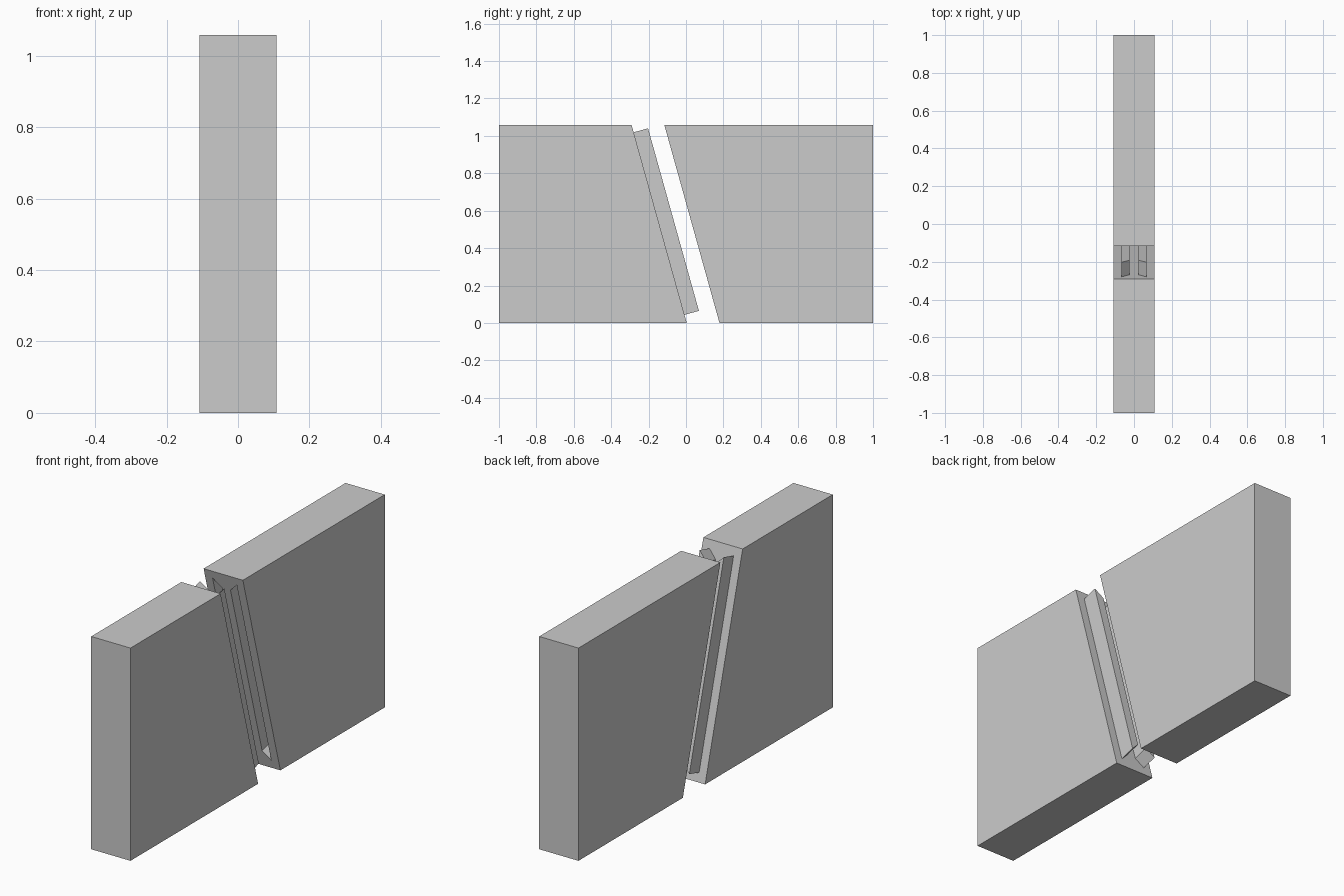
import bpy, bmesh
from math import sin, cos, atan
from mathutils import Vector

if "Cube" in bpy.data.objects:
    bpy.data.objects.remove(bpy.data.objects["Cube"])

HALF_W, H = 0.108, 1.059       # board half thickness and height
SLOPE = 0.295 / H              # lean of the slanted joint
A = atan(SLOPE)
LEFT_Y, RIGHT_Y = 0.004, 0.179  # where each joint edge meets the ground
INNER, OUTER = 0.024, 0.0665   # sides of the tongues in x
DEPTH = 0.08


def prism(name, bottom, top):
    """Solid between two matching outlines."""
    bm = bmesh.new()
    a = [bm.verts.new(p) for p in bottom]
    b = [bm.verts.new(p) for p in top]
    bm.faces.new(a)
    bm.faces.new(b)
    n = len(a)
    for i in range(n):
        bm.faces.new((a[i], a[(i + 1) % n], b[(i + 1) % n], b[i]))
    bmesh.ops.recalc_face_normals(bm, faces=bm.faces)
    me = bpy.data.meshes.new(name)
    bm.to_mesh(me)
    bm.free()
    ob = bpy.data.objects.new(name, me)
    bpy.context.collection.objects.link(ob)
    return ob


def board(name, y_end, y_joint):
    prof = [(y_end, 0), (y_joint, 0), (y_joint - SLOPE * H, H), (y_end, H)]
    return prism(name, *[[(x, y, z) for y, z in prof] for x in (-HALF_W, HALF_W)])


def mitred_strip(name, side, y_joint, d0, d1):
    """Strip along the slanted edge with 45 degree ends, long side outward."""
    s0, s1, m = 0.045, 1.058, OUTER - INNER
    outline = [(OUTER, s0), (OUTER, s1), (INNER, s1 - m), (INNER, s0 + m)]
    along, out = Vector((0, -sin(A), cos(A))), Vector((0, cos(A), sin(A)))
    rings = [[Vector((side * x, y_joint, 0)) + along * s + out * d
              for x, s in outline] for d in (d0, d1)]
    return prism(name, *rings)


def combine(target, tool, op):
    mod = target.modifiers.new(tool.name, 'BOOLEAN')
    mod.operation, mod.solver, mod.object = op, 'EXACT', tool
    bpy.context.view_layer.objects.active = target
    bpy.ops.object.modifier_apply(modifier=mod.name)
    bpy.data.objects.remove(tool)


# Two boards with parallel slanted edges
tongue_board = board("tongue_board", -1, LEFT_Y)
groove_board = board("groove_board", 1, RIGHT_Y)

# Twin tongues on one board, matching grooves in the other
for side in (-1, 1):
    combine(tongue_board, mitred_strip("tongue", side, LEFT_Y, -0.02, DEPTH), 'UNION')
    combine(groove_board, mitred_strip("groove_cutter", side, RIGHT_Y, -0.02, DEPTH), 'DIFFERENCE')
